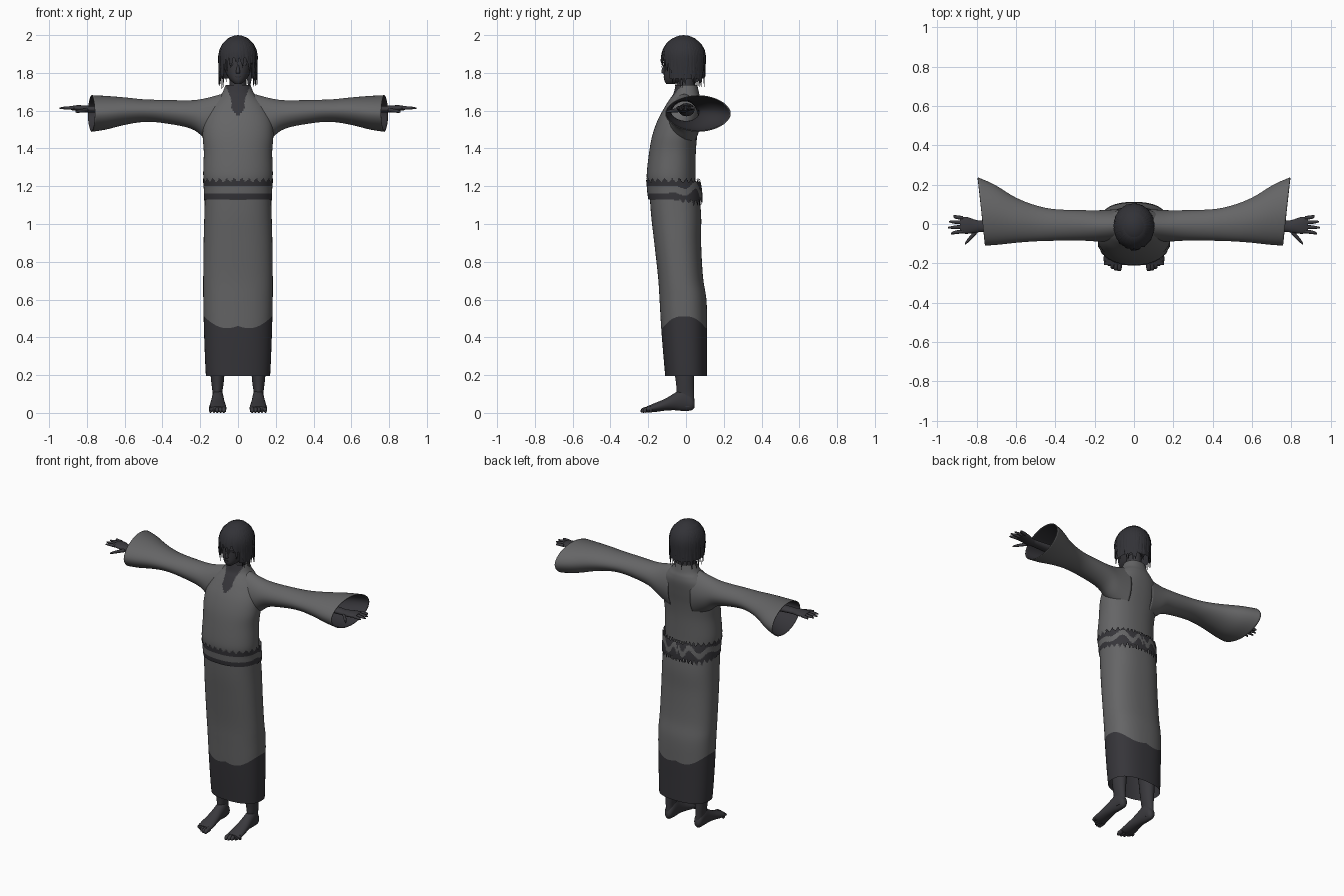
import bpy, bmesh, math, random
from mathutils import Vector

random.seed(4)
cube = bpy.data.objects.get("Cube")
if cube:
    bpy.data.objects.remove(cube, do_unlink=True)


def material(name, rgb):
    m = bpy.data.materials.new(name)
    m.use_nodes = True
    color = (*rgb, 1)
    m.diffuse_color = color
    m.node_tree.nodes["Principled BSDF"].inputs["Base Color"].default_value = color
    return m


ROBE = material("robe grey", (.13, .13, .133))
TRIM = material("dark trim", (.037, .036, .042))
SKIN = material("dark skin", (.042, .041, .047))
HAIR = material("hair charcoal", (.032, .032, .038))


def finish(name, bm, mats, angle=50):
    """Turn a bmesh into a smooth shaded object."""
    bmesh.ops.recalc_face_normals(bm, faces=bm.faces[:])
    mesh = bpy.data.meshes.new(name)
    bm.to_mesh(mesh)
    bm.free()
    for m in mats:
        mesh.materials.append(m)
    for p in mesh.polygons:
        p.use_smooth = True
    mesh.set_sharp_from_angle(angle=math.radians(angle))
    obj = bpy.data.objects.new(name, mesh)
    bpy.context.collection.objects.link(obj)
    return obj


def spline(rows, sub):
    """Resample rows of numbers along a smooth curve."""
    out = []
    last = len(rows) - 1
    for i in range(last):
        p, q, r, s = (rows[max(0, min(last, i + k))] for k in (-1, 0, 1, 2))
        for j in range(sub):
            t = j / sub
            out.append([b + t / 2 * (c - a + t * (2*a - 5*b + 4*c - d + t * (3*(b - c) + d - a)))
                        for a, b, c, d in zip(p, q, r, s)])
    return out + [list(rows[-1])]


def loft(name, axis, rows, mats, n=32, sub=4, power=2, caps=True, rule=None, warp=None, side=1):
    """Skin ovals; each row is a station on the axis, then both extents across it."""
    bm = bmesh.new()
    rings = []
    for t, a0, a1, b0, b1 in spline(rows, sub):
        ring = []
        for k in range(n):
            c, s = (f(math.tau * k / n) for f in (math.cos, math.sin))
            a = (a0 + a1) / 2 + (a1 - a0) / 2 * math.copysign(abs(c) ** (2 / power), c)
            b = (b0 + b1) / 2 + (b1 - b0) / 2 * math.copysign(abs(s) ** (2 / power), s)
            p = {"x": (t, a, b), "y": (a, t, b), "z": (a, b, t)}[axis]
            ring.append(bm.verts.new((p[0] * side, p[1], p[2])))
        rings.append(ring)
    for lo, hi in zip(rings, rings[1:]):
        for k in range(n):
            bm.faces.new((lo[k - 1], lo[k], hi[k], hi[k - 1]))
    if caps:
        bm.faces.new(rings[0])
        bm.faces.new(rings[-1])
    if rule:
        for f in bm.faces[:]:
            index = rule(f.calc_center_median())
            if index is None:
                bm.faces.remove(f)
            else:
                f.material_index = index
    if warp:
        for v in bm.verts:
            v.co = warp(v.co)
    return finish(name, bm, mats)


def centred(rows):
    return [(z, -h, h, y0, y1) for z, h, y0, y1 in rows]


# Skirt with a dark hem whose upper edge waves
HEM = .46


def hem_wave(p):
    tent = max(0, 1 - abs(p.z - HEM) / .2)
    u = abs(p.x) / .18
    return Vector((p.x, p.y, p.z + tent * (.05 * u * u - .02 * math.sin(math.pi * min(u, 1)))))


loft("skirt", "z", centred([
    (.195, .17, -.11, .112), (.33, .177, -.122, .112), (HEM, .182, -.132, .112), (.6, .184, -.14, .108),
    (.72, .184, -.148, .09), (.9, .182, -.168, .08), (1.05, .178, -.185, .08), (1.2, .174, -.195, .065)]),
    [ROBE, TRIM], n=64, sub=6, power=2.4, caps=False, rule=lambda c: int(c.z < HEM), warp=hem_wave)


# Sash with a ragged dark pattern
def sash_rule(c):
    a = math.atan2(c.x, -c.y) / math.pi
    saw = abs((a * 17) % 1 - .5) * 2
    back = max(0, min(1, (abs(a) - .35) * 4))
    if c.z < 1.13 - .035 * back * saw or c.z > 1.245 - .025 * saw:
        return None
    patch = back * .025 * math.sin(a * 23)
    return int(not 1.163 + patch < c.z < 1.2 + patch)


loft("sash", "z", centred([
    (1.09, .18, -.191, .086), (1.15, .181, -.203, .087), (1.2, .182, -.208, .082), (1.25, .189, -.213, .07)]),
    [ROBE, TRIM], n=180, sub=10, power=2.3, caps=False, rule=sash_rule)


# Upper robe with a dark neck opening
def neckline(c):
    width = min((c.z - 1.57) * .9, .036) + max(0, c.z - 1.66) * .4
    return int(c.y < 0 and c.z > 1.57 and abs(c.x) < width)


loft("upper_robe", "z", centred([
    (1.2, .176, -.2, .05), (1.26, .184, -.208, .05), (1.38, .181, -.195, .052), (1.47, .187, -.178, .06),
    (1.55, .18, -.15, .073), (1.62, .15, -.112, .083), (1.66, .115, -.087, .08), (1.69, .086, -.067, .07),
    (1.735, .066, -.055, .06)]),
    [ROBE, TRIM], n=120, sub=6, power=2.2, caps=False, rule=neckline)

# Sleeves, hands and feet on both sides
for side, label in ((1, "left"), (-1, "right")):
    sleeve = loft(label + "_sleeve", "x", [
        (.08, -.09, .075, 1.4, 1.69), (.17, -.09, .07, 1.45, 1.666), (.25, -.085, .07, 1.505, 1.655),
        (.4, -.085, .075, 1.535, 1.657), (.5, -.088, .095, 1.54, 1.66), (.6, -.095, .135, 1.525, 1.67),
        (.7, -.105, .2, 1.5, 1.678), (.775, -.11, .237, 1.488, 1.682)],
        [ROBE, TRIM], n=40, sub=5, power=1.9, caps=False, side=side,
        warp=lambda p: Vector((p.x * (1 + .13 * (p.y - .06) * max(0, abs(p.x) - .5) / .27), p.y, p.z)))
    lining = sleeve.modifiers.new("lining", "SOLIDIFY")
    lining.thickness = .005
    lining.offset = -1
    lining.material_offset = 1

    loft(label + "_hand", "x", [
        (.45, -.04, .045, 1.57, 1.64), (.75, -.04, .02, 1.59, 1.626), (.8, -.044, .02, 1.59, 1.627),
        (.85, -.05, .036, 1.598, 1.629), (.885, -.045, .033, 1.603, 1.624)], [SKIN], n=20, side=side)
    for i, tip in enumerate((.93, .945, .94, .918)):
        y = -.037 + .0225 * i
        fan = .004 * (i - 1.5)
        loft(f"{label}_finger_{i + 1}", "x", [
            (.87, y - .01, y + .01, 1.604, 1.624),
            (.91, y + fan - .009, y + fan + .009, 1.606, 1.623),
            (tip, y + 2 * fan - .004, y + 2 * fan + .004, 1.609, 1.617)], [SKIN], n=10, side=side)
    loft(label + "_thumb", "x", [
        (.795, -.045, -.015, 1.592, 1.615), (.825, -.077, -.05, 1.59, 1.61),
        (.848, -.098, -.078, 1.588, 1.604), (.86, -.107, -.1, 1.59, 1.598)], [SKIN], n=10, side=side)

    loft(label + "_leg", "z", [
        (.03, .083, .132, -.03, .045), (.1, .084, .134, -.048, .043), (.15, .077, .14, -.052, .042),
        (.22, .07, .146, -.06, .045), (.4, .05, .15, -.07, .06), (.6, .04, .15, -.09, .05)],
        [SKIN], n=20, side=side)
    loft(label + "_foot", "y", [
        (.046, .095, .12, .03, .06), (.03, .082, .133, .014, .095), (-.01, .076, .138, .01, .13),
        (-.06, .073, .142, .014, .105), (-.11, .067, .148, .012, .075), (-.17, .061, .154, .004, .05),
        (-.208, .064, .152, .004, .034)], [SKIN], n=24, side=side)
    for i in range(5):
        x = .075 + .0175 * i
        r = .0125 - .001 * i
        tip = -.24 + .003 * i * i
        loft(f"{label}_toe_{i + 1}", "y", [
            (-.19, x - r, x + r, .002, .036), (tip + .012, x - r, x + r, 0, .028),
            (tip, x - r / 2, x + r / 2, .004, .016)], [SKIN], n=10, side=side)

# Neck, head and facial details
loft("neck", "z", centred([(1.6, .07, -.07, .06), (1.69, .048, -.052, .045), (1.8, .045, -.05, .05)]), [SKIN])
loft("head", "z", centred([
    (1.742, .018, -.105, -.06), (1.765, .045, -.116, .01), (1.81, .068, -.118, .06), (1.87, .082, -.117, .085),
    (1.93, .08, -.105, .08), (1.975, .045, -.06, .045)]), [SKIN], power=2.2)
loft("nose", "z", centred([
    (1.797, .011, -.123, -.1), (1.806, .011, -.131, -.1), (1.845, .005, -.119, -.1)]), [SKIN], n=12)
loft("mouth", "z", centred([(1.776, .015, -.119, -.1), (1.781, .02, -.12, -.1)]), [TRIM], n=16)
for side, label in ((1, "left"), (-1, "right")):
    loft(label + "_eye", "z", [
        (1.84, .025, .042, -.114, -.106), (1.847, .02, .048, -.115, -.106), (1.853, .026, .043, -.115, -.106)],
        [TRIM], n=12, side=side)


# Hair shell and hanging locks
def hair_point(a, z, out=0.0):
    r = math.sqrt(max(0, 1 - ((z - 1.88) / .12) ** 2)) if z > 1.88 else 1 - (1.88 - z) * .5
    return Vector((math.sin(a) * (.101 * r + out), -.012 - math.cos(a) * (.114 * r + out), z))


bm = bmesh.new()
levels = [1.77, 1.81, 1.85, 1.88, 1.91, 1.94, 1.965, 1.985, 1.996, 2]
grid = [[bm.verts.new(hair_point(math.tau * k / 48, z)) for k in range(48)] for z in levels]
for lo, hi, z in zip(grid, grid[1:], levels):
    for k in range(48):
        if z >= 1.88 or 7 <= k <= 41:
            bm.faces.new((lo[k - 1], lo[k], hi[k], hi[k - 1]))
bmesh.ops.remove_doubles(bm, verts=bm.verts[:], dist=.0005)
finish("hair_shell", bm, [HAIR])

bm = bmesh.new()
for k in range(64):
    a = math.tau * (k + random.uniform(-.3, .3)) / 64
    front = math.cos(a)
    end = random.uniform(1.715, 1.765) if front < .6 else 1.78 + (front - .6) * .17 + random.uniform(-.02, .03)
    lean = random.uniform(-.12, .12)
    flick = random.uniform(0, .012)
    rings = []
    for j in range(9):
        t = j / 8
        z = 1.985 + (end - 1.985) * t
        b = a + lean * t * t
        mid = hair_point(b, z, flick * t ** 3)
        along = Vector((math.cos(b), math.sin(b), 0))
        outward = Vector((math.sin(b), -math.cos(b), 0))
        w = .0105 * (1 - t ** 3) * min(1, .4 + 2 * t) + .0005
        rings.append([bm.verts.new(mid + d) for d in
                      (along * w, outward * w * .4, -along * w, -outward * w * .4)])
    for lo, hi in zip(rings, rings[1:]):
        for i in range(4):
            bm.faces.new((lo[i - 1], lo[i], hi[i], hi[i - 1]))
    bm.faces.new(rings[0])
    bm.faces.new(rings[-1])
finish("hair_locks", bm, [HAIR], angle=70)
